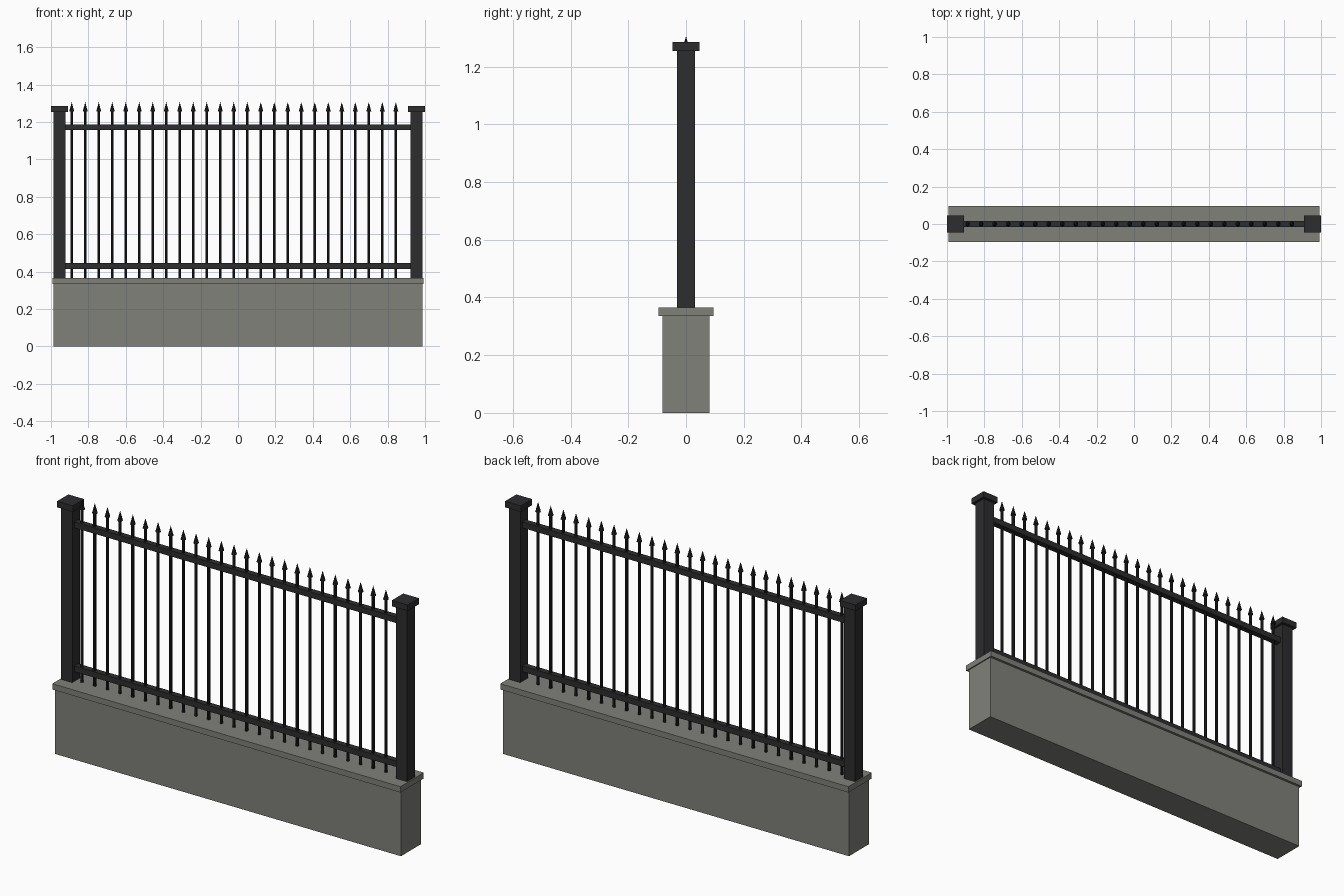
import bpy

if "Cube" in bpy.data.objects:
    bpy.data.objects.remove(bpy.data.objects["Cube"])


def material(name, rgb):
    m = bpy.data.materials.new(name)
    m.diffuse_color = (*rgb, 1)
    m.use_nodes = True
    m.node_tree.nodes["Principled BSDF"].inputs["Base Color"].default_value = m.diffuse_color
    return m


STONE = material("grey stone", (0.215, 0.22, 0.195))
IRON = material("dark iron", (0.026, 0.026, 0.028))
BLACK = material("black iron", (0.015, 0.015, 0.017))


def box(name, x, z0, z1, half_x, half_y, mat):
    bpy.ops.mesh.primitive_cube_add(size=2, location=(x, 0, (z0 + z1) / 2))
    ob = bpy.context.object
    ob.name = name
    ob.scale = (half_x, half_y, (z1 - z0) / 2)
    bpy.ops.object.transform_apply(location=False, rotation=False, scale=True)
    ob.data.materials.append(mat)
    return ob


def cone(name, x, z0, z1, r0, r1, mat):
    bpy.ops.mesh.primitive_cone_add(vertices=8, radius1=r0, radius2=r1,
                                    depth=z1 - z0, location=(x, 0, (z0 + z1) / 2))
    ob = bpy.context.object
    ob.name = name
    ob.data.materials.append(mat)
    bpy.ops.object.shade_smooth_by_angle()
    return ob


# Low stone wall with its coping slab
box("wall_base", 0, 0, 0.335, 0.987, 0.082, STONE)
box("wall_coping", 0, 0.335, 0.365, 0.993, 0.095, STONE)

# End posts with flat caps
for side, s in (("left", -1), ("right", 1)):
    box(side + "_post", s * 0.955, 0.365, 1.254, 0.032, 0.032, IRON)
    box(side + "_post_cap", s * 0.955, 1.254, 1.285, 0.045, 0.046, IRON)

# Horizontal rails between the posts
box("lower_rail", 0, 0.415, 0.445, 0.925, 0.0155, IRON)
box("upper_rail", 0, 1.157, 1.187, 0.925, 0.0155, IRON)

# Evenly spaced pickets, each with a pointed tip
for i in range(25):
    x = -0.889 + i * 0.0722
    cone(f"picket_{i + 1}", x, 0.365, 1.262, 0.0075, 0.0075, BLACK)
    cone(f"picket_spike_{i + 1}", x, 1.256, 1.306, 0.0135, 0, BLACK)
